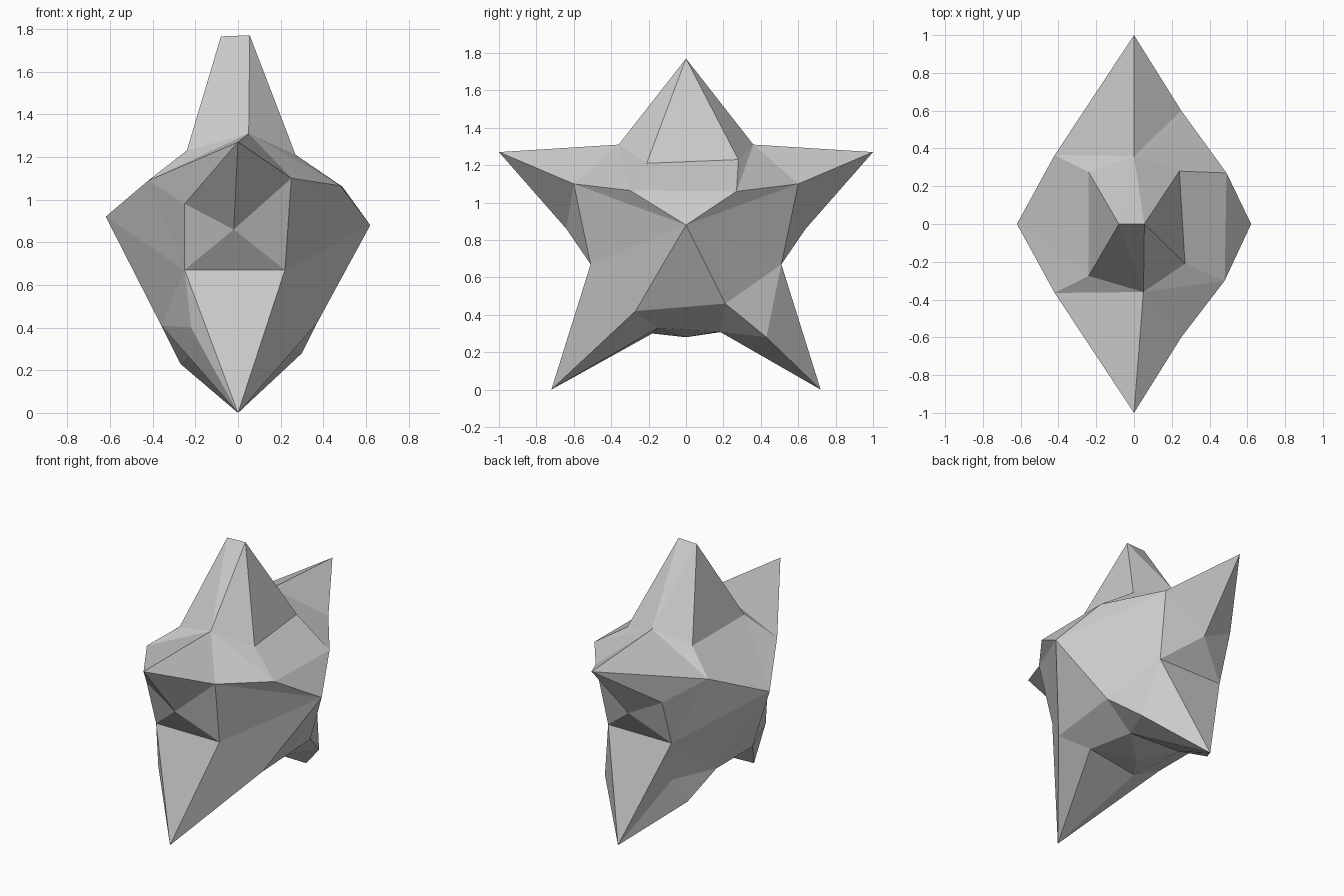
import bpy, bmesh

if "Cube" in bpy.data.objects:
    bpy.data.objects.remove(bpy.data.objects["Cube"])

# Centre-line points: side hubs, peak edge, underside
MID = {
    "hub_r": (0.62, 0, 0.88), "hub_l": (-0.62, 0, 0.92),
    "peak_r": (0.055, 0, 1.77), "peak_l": (-0.08, 0, 1.765), "belly": (-0.02, 0, 0.28),
}
# Points of the back half, mirrored in y for the front half
HALF = {
    "arm_tip": (0, 1.0, 1.27), "foot_tip": (0, 0.72, 0),
    "valley": (0, 0.36, 1.31), "neck_r": (0.24, 0.28, 1.23), "neck_l": (-0.24, 0.275, 1.23),
    "shoulder_r": (0.49, 0.27, 1.06), "shoulder_l": (-0.42, 0.365, 1.09),
    "arm_r": (0.25, 0.60, 1.10), "arm_low": (-0.02, 0.64, 0.86), "arm_l": (-0.25, 0.61, 0.98),
    "waist_r": (0.22, 0.51, 0.67), "waist_l": (-0.25, 0.51, 0.67),
    "hip_r": (0.39, 0.21, 0.46), "hip_l": (-0.36, 0.19, 0.41),
    "leg_r": (0.30, 0.43, 0.28), "leg_l": (-0.22, 0.46, 0.40), "leg_in": (-0.27, 0.37, 0.23),
    "crotch_r": (0.18, 0.18, 0.31), "crotch_l": (-0.19, 0.20, 0.31),
}
# Small hand-made irregularities of the front half
FRONT = {
    "valley": (0.05, -0.36, 1.31), "neck_r": (0.27, -0.21, 1.21),
    "shoulder_r": (0.48, -0.30, 1.065), "hip_r": (0.37, -0.27, 0.42),
    "leg_r": (0.185, -0.495, 0.21), "leg_l": (-0.22, -0.53, 0.40),
    "leg_in": (-0.18, -0.46, 0.205),
    "crotch_r": (0.22, -0.15, 0.33), "crotch_l": (-0.15, -0.18, 0.30),
}

bm = bmesh.new()
mid = {k: bm.verts.new(p) for k, p in MID.items()}
back = {**mid, **{k: bm.verts.new(p) for k, p in HALF.items()}}
front = {**mid, **{k: bm.verts.new(FRONT.get(k, (x, -y, z))) for k, (x, y, z) in HALF.items()}}


def fan(v, centre, ring, closed=False):
    """Triangles from a centre point to a strip of ring points."""
    ring = ring.split()
    if closed:
        ring.append(ring[0])
    for a, b in zip(ring, ring[1:]):
        bm.faces.new((v[centre], v[a], v[b]))


for v in (back, front):
    # Body sides
    fan(v, "hub_r", "shoulder_r arm_r waist_r hip_r")
    fan(v, "hub_l", "neck_l shoulder_l waist_l hip_l")
    # Side arm and the hollow beneath it
    fan(v, "arm_tip", "valley arm_r arm_low arm_l shoulder_l", True)
    fan(v, "arm_low", "arm_r waist_r waist_l arm_l")
    fan(v, "arm_l", "waist_l shoulder_l")
    # Upper valley and top spike
    fan(v, "valley", "arm_r shoulder_r neck_r peak_r peak_l neck_l shoulder_l")
    # Lower spike
    fan(v, "foot_tip", "waist_r waist_l leg_l leg_in crotch_l crotch_r leg_r", True)
    fan(v, "leg_r", "waist_r hip_r crotch_r")
    fan(v, "hip_l", "waist_l leg_l leg_in crotch_l")
    fan(v, "belly", "crotch_r crotch_l")

# Faces across the centre line, joining both halves
for centre, k in (("hub_r", "shoulder_r"), ("hub_r", "hip_r"), ("hub_l", "neck_l"),
                  ("hub_l", "hip_l"), ("peak_r", "neck_r"), ("peak_l", "neck_l"),
                  ("belly", "crotch_r"), ("belly", "crotch_l")):
    bm.faces.new((mid[centre], back[k], front[k]))
for a, b in (("shoulder_r", "neck_r"), ("hip_r", "crotch_r"), ("hip_l", "crotch_l")):
    bm.faces.new((back[a], back[b], front[b], front[a]))

bmesh.ops.recalc_face_normals(bm, faces=bm.faces[:])
mesh = bpy.data.meshes.new("star_body")
bm.to_mesh(mesh)
bm.free()
bpy.context.collection.objects.link(bpy.data.objects.new("star_body", mesh))
